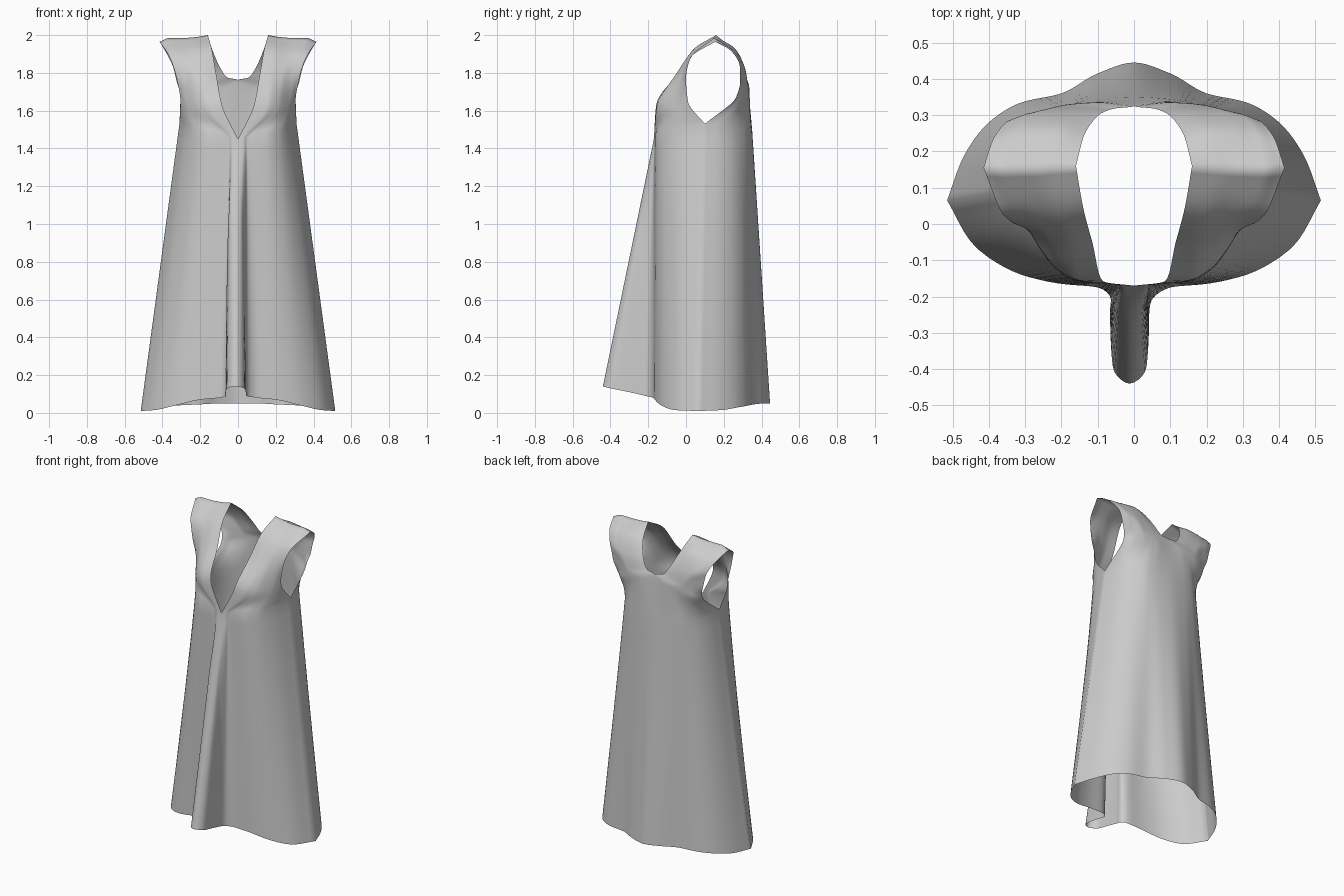
import bpy, bmesh
from mathutils import Vector

NU = 36  # samples across each half panel


def spline(pts, ts, mirror_start=False):
    """Smooth interpolation without overshoot, ts in index units."""
    p = [Vector(q) for q in pts]
    first = Vector((-p[1].x, p[1].y, p[1].z)) if mirror_start else 2 * p[0] - p[1]
    p = [first] + p + [2 * p[-1] - p[-2]]

    def tangent(i):
        a, b = p[i] - p[i - 1], p[i + 1] - p[i]
        return Vector([2 * u * v / (u + v) if u * v > 1e-12 else 0 for u, v in zip(a, b)])
    out = []
    for t in ts:
        i = min(int(t), len(pts) - 2)
        f = t - i
        i += 1
        out.append(p[i] * (2*f**3 - 3*f*f + 1) + p[i + 1] * (3*f*f - 2*f**3)
                   + tangent(i) * (f**3 - 2*f*f + f) + tangent(i + 1) * (f**3 - f*f))
    return out


def row(pts):
    n = len(pts) - 1
    return spline(pts, [n * k / NU for k in range(NU + 1)], pts[0][0] == 0)


def panel(hem, chest, upper):
    """Rows of a half panel, from hem through chest to shoulder."""
    h, c = row(hem), row(chest)
    rows = [[a.lerp(b, k / 20) for a, b in zip(h, c)] for k in range(20)]
    keys = [c] + [row(r) for r in upper]
    n = len(keys) - 1
    ts = [k / 6 for k in range(6 * n + 1)]
    cols = [spline([r[j] for r in keys], ts) for j in range(NU + 1)]
    return rows + [[col[k] for col in cols] for k in range(len(ts))]


# Shoulder line shared by front and back
shoulder = [(.16, .16, 2.0), (.22, .155, 1.99), (.29, .15, 1.985), (.36, .15, 1.985), (.415, .155, 1.965)]

# Front: central pleat, V neckline, front armhole edge
front = panel(
    [(0, -.44, .14), (.045, -.4, .13), (.053, -.3, .11), (.055, -.215, .09), (.1, -.175, .08),
     (.2, -.165, .07), (.31, -.14, .045), (.44, -.06, .015), (.515, .065, .01)],
    [(0, -.17, 1.45), (.025, -.17, 1.455), (.038, -.168, 1.46), (.045, -.166, 1.46), (.08, -.165, 1.47),
     (.15, -.158, 1.48), (.22, -.12, 1.49), (.28, -.02, 1.51), (.31, .1, 1.53)],
    [[(.085, -.158, 1.63), (.15, -.155, 1.62), (.21, -.125, 1.62), (.27, -.05, 1.63), (.305, .01, 1.65)],
     [(.115, -.05, 1.79), (.17, -.055, 1.79), (.23, -.045, 1.78), (.28, -.02, 1.77), (.325, 0, 1.77)],
     [(.14, .045, 1.93), (.2, .04, 1.92), (.26, .035, 1.9), (.32, .03, 1.89), (.36, .025, 1.88)],
     shoulder])

# Back: flared skirt, rounded neckline, back armhole edge
back = panel(
    [(0, .445, .05), (.1, .415, .05), (.2, .36, .045), (.31, .335, .04),
     (.4, .28, .03), (.47, .185, .015), (.515, .065, .01)],
    [(0, .35, 1.5), (.09, .345, 1.5), (.17, .33, 1.5), (.23, .29, 1.5),
     (.275, .235, 1.51), (.3, .17, 1.52), (.31, .1, 1.53)],
    [[(0, .325, 1.76), (.1, .335, 1.72), (.18, .33, 1.7), (.26, .305, 1.68), (.305, .265, 1.67)],
     [(.055, .318, 1.775), (.13, .325, 1.76), (.2, .325, 1.755), (.27, .305, 1.75), (.325, .287, 1.755)],
     [(.09, .305, 1.82), (.16, .312, 1.82), (.23, .315, 1.815), (.29, .305, 1.82), (.345, .285, 1.835)],
     [(.135, .25, 1.92), (.2, .258, 1.93), (.27, .262, 1.92), (.33, .26, 1.91), (.385, .24, 1.915)],
     shoulder])

# Sew mirrored front and back panels into one garment
bm = bmesh.new()
for side in (1, -1):
    for grid in (front, back):
        vs = []
        for r in grid:
            vs.append([])
            for p in r:
                # pleat leans slightly to one side
                lean = -.012 * min(1, max(0, (-.18 - p.y) / .05))
                vs[-1].append(bm.verts.new((side * p.x + lean, p.y, p.z)))
        flip = (side == 1) != (grid is front)
        for a, b in zip(vs, vs[1:]):
            for j in range(NU):
                f = [a[j], a[j + 1], b[j + 1], b[j]]
                bm.faces.new(f[::-1] if flip else f)
bmesh.ops.remove_doubles(bm, verts=bm.verts, dist=.0005)
bmesh.ops.dissolve_degenerate(bm, edges=bm.edges, dist=.0001)
mesh = bpy.data.meshes.new("dress")
bm.to_mesh(mesh)
bm.free()
mesh.shade_smooth()
dress = bpy.data.objects.new("sleeveless_dress", mesh)
bpy.context.collection.objects.link(dress)
